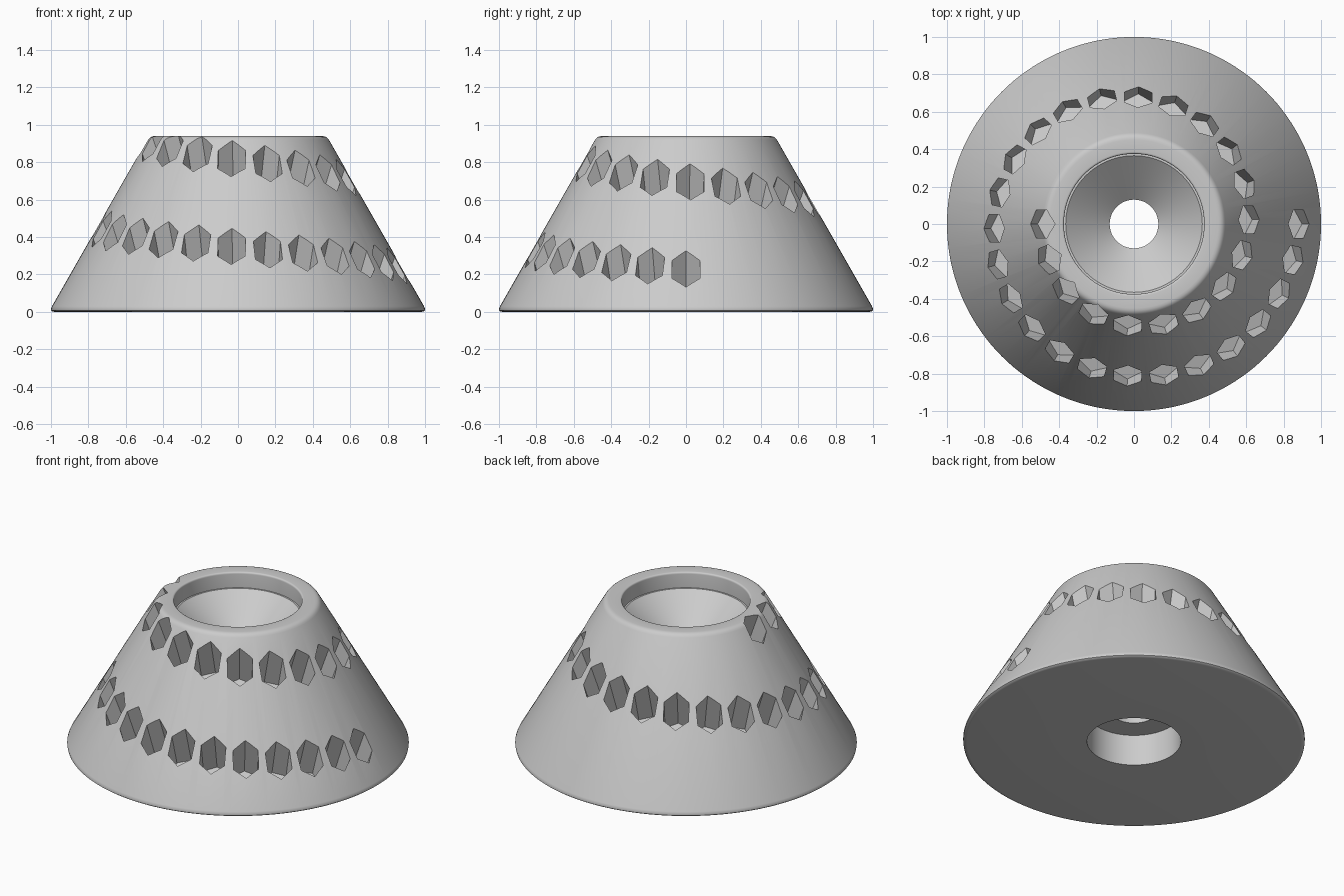
import bpy, bmesh, math
from mathutils import Vector

default = bpy.data.objects.get("Cube")
if default:
    bpy.data.objects.remove(default, do_unlink=True)

SEGMENTS = 144
NOTCHES = 34
TURN = 540.0                  # degrees swept by the spiral
TILT = math.radians(70)       # elevation of the notch axis
HEX_R = 0.085
DEPTH = 0.11                  # depth below the lower tip of each notch


def make_object(name, bm):
    bmesh.ops.recalc_face_normals(bm, faces=bm.faces)
    mesh = bpy.data.meshes.new(name)
    bm.to_mesh(mesh)
    bm.free()
    obj = bpy.data.objects.new(name, mesh)
    bpy.context.collection.objects.link(obj)
    return obj


def fillet(corner, a, b, size, steps=4):
    """Round a profile corner between the directions of points a and b."""
    c = Vector(corner)
    p = c + (Vector(a) - c).normalized() * size
    q = c + (Vector(b) - c).normalized() * size
    ts = [i / steps for i in range(steps + 1)]
    return [p * (1 - t) ** 2 + c * 2 * t * (1 - t) + q * t * t for t in ts]


# Body: lathe profile as (radius, height)
base_edge, top_edge, lip_edge = (1.012, 0.0), (0.475, 0.94), (0.375, 0.94)
profile = [(0.275, 0.2), (0.275, 0.0)]
profile += fillet(base_edge, (0, 0), top_edge, 0.035)
profile += fillet(top_edge, base_edge, lip_edge, 0.025)
profile += fillet(lip_edge, top_edge, (0.375, 0.84), 0.012)
profile += [(0.375, 0.84), (0.365, 0.84), (0.13, 0.64), (0.13, 0.2)]

bm = bmesh.new()
verts = [bm.verts.new((p[0], 0, p[1])) for p in profile]
edges = [bm.edges.new((v, verts[(i + 1) % len(verts)])) for i, v in enumerate(verts)]
bmesh.ops.spin(bm, geom=verts + edges, cent=(0, 0, 0), axis=(0, 0, 1),
               angle=math.tau, steps=SEGMENTS, use_merge=True)
bmesh.ops.remove_doubles(bm, verts=bm.verts, dist=1e-5)
body = make_object("cone_body", bm)

# Notch cutters: tilted hexagonal prisms spaced evenly along a rising spiral
slope = (Vector(top_edge) - Vector(base_edge)).normalized()
lean = abs(slope.y * math.cos(TILT) + -slope.x * math.sin(TILT))
half_length = HEX_R / lean
R0, R1 = 0.87, 0.48
q = (R0 - R1) / (2 * TURN)
arc = (R0 + R1) / 2 * TURN / (NOTCHES - 1)

bm = bmesh.new()
for i in range(NOTCHES):
    turn = (R0 - math.sqrt(R0 * R0 - 4 * q * arc * i)) / (2 * q)
    z = min(0.23 + 0.0013 * turn, 0.9)
    r = base_edge[0] + slope.x / slope.y * z
    ang = math.radians(-turn)
    out = Vector((math.cos(ang), math.sin(ang), 0))
    side = Vector((-out.y, out.x, 0))
    up = Vector((0, 0, 1))
    axis = out * math.cos(TILT) + up * math.sin(TILT)
    across = out * math.sin(TILT) - up * math.cos(TILT)
    centre = out * r + up * z
    low_tip = centre - (out * slope.x + up * slope.y) * half_length
    floor = centre + axis * ((low_tip - centre).dot(axis) - DEPTH)
    rings = []
    for shift in (0, 0.6):
        ring = []
        for k in range(6):
            a = k * math.pi / 3
            ring.append(bm.verts.new(floor + axis * shift + (across * math.cos(a) + side * math.sin(a)) * HEX_R))
        rings.append(ring)
    bm.faces.new(rings[0])
    bm.faces.new(rings[1])
    for k in range(6):
        j = (k + 1) % 6
        bm.faces.new((rings[0][k], rings[0][j], rings[1][j], rings[1][k]))
cutter = make_object("notch_cutter", bm)
cutter.hide_render = True

# Cut the notches
mod = body.modifiers.new("notches", "BOOLEAN")
mod.operation = "DIFFERENCE"
mod.solver = "EXACT"
mod.object = cutter
bpy.ops.object.select_all(action="DESELECT")
body.select_set(True)
bpy.context.view_layer.objects.active = body
bpy.ops.object.modifier_apply(modifier=mod.name)
bpy.data.objects.remove(cutter, do_unlink=True)

# Material
grey = bpy.data.materials.new("light_grey")
grey.use_nodes = True
colour = (0.6, 0.6, 0.6, 1)
grey.diffuse_color = colour
grey.node_tree.nodes["Principled BSDF"].inputs["Base Color"].default_value = colour
body.data.materials.clear()
body.data.materials.append(grey)
bpy.ops.object.shade_smooth_by_angle(angle=math.radians(30))
